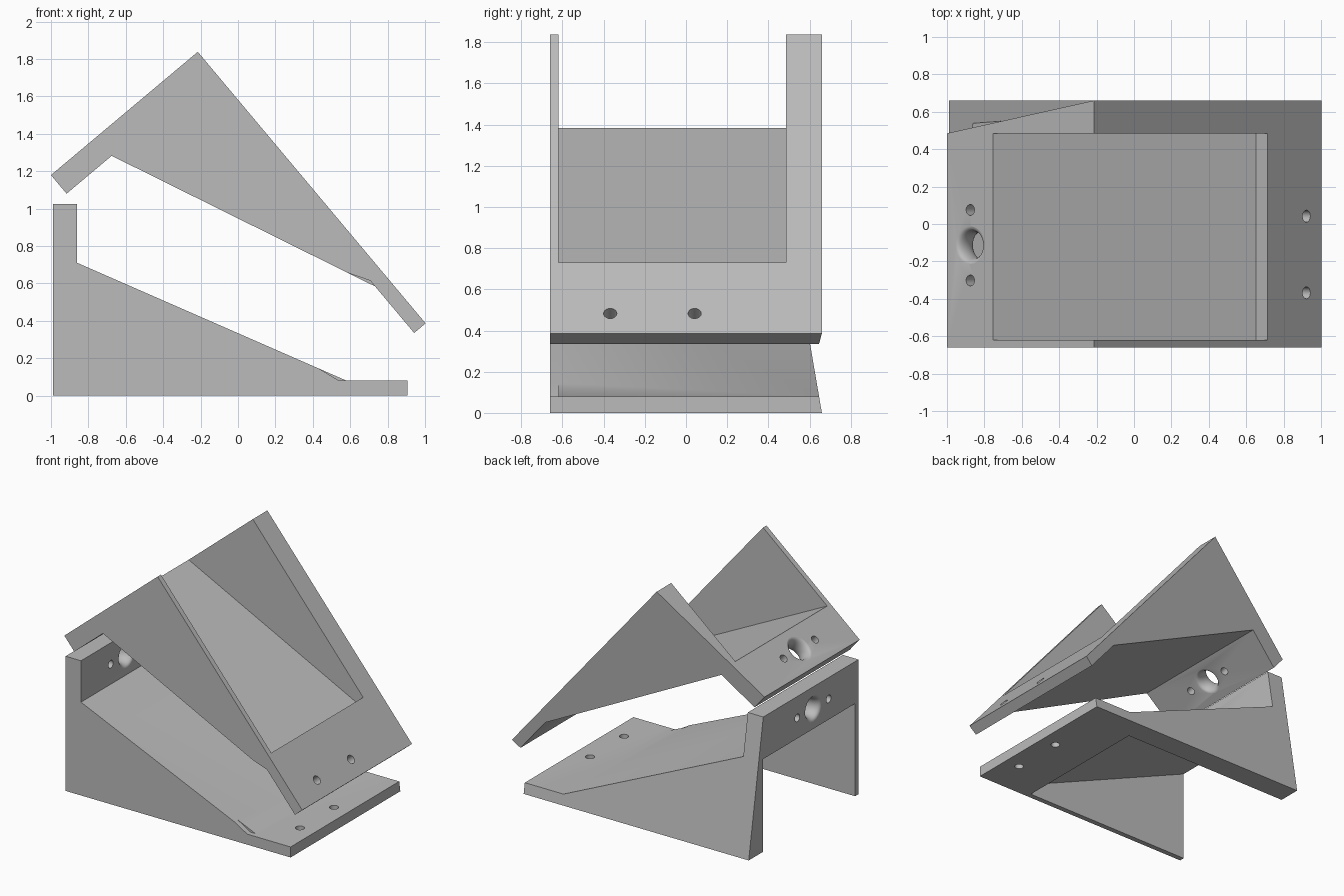
import bpy, bmesh, math
from mathutils import Matrix

if "Cube" in bpy.data.objects:
    bpy.data.objects.remove(bpy.data.objects["Cube"], do_unlink=True)

grey = bpy.data.materials.new("plain grey")
grey.use_nodes = True
color = (0.5, 0.5, 0.5, 1)
grey.diffuse_color = color
grey.node_tree.nodes["Principled BSDF"].inputs["Base Color"].default_value = color


def make_object(name, bm):
    bmesh.ops.recalc_face_normals(bm, faces=bm.faces)
    mesh = bpy.data.meshes.new(name)
    bm.to_mesh(mesh)
    bm.free()
    mesh.materials.append(grey)
    obj = bpy.data.objects.new(name, mesh)
    bpy.context.collection.objects.link(obj)
    return obj


def prism(name, profile, y0, y1, lean=0.0):
    """Extrude an xz profile along y; the far end leans inward with height."""
    bm = bmesh.new()
    near = [bm.verts.new((x, y0, z)) for x, z in profile]
    far = [bm.verts.new((x, y1 - lean * z, z)) for x, z in profile]
    bm.faces.new(near)
    bm.faces.new(far)
    for i in range(len(profile)):
        j = (i + 1) % len(profile)
        bm.faces.new((near[i], near[j], far[j], far[i]))
    return make_object(name, bm)


def round_cutter(name, rings, matrix, sides=32):
    """Stack rings of (radius, height) into a closed turned solid."""
    bm = bmesh.new()
    loops = []
    for r, h in rings:
        loops.append([bm.verts.new((r * math.cos(a), r * math.sin(a), h))
                      for a in (math.tau * k / sides for k in range(sides))])
    bm.faces.new(loops[0])
    bm.faces.new(loops[-1])
    for low, high in zip(loops, loops[1:]):
        for i in range(sides):
            j = (i + 1) % sides
            bm.faces.new((low[i], low[j], high[j], high[i]))
    bm.transform(matrix)
    return make_object(name, bm)


# Wedge body: foot plate, sloping web and upright plate
BACK, FOOT = 0.13, 0.08
body = prism("lower_bracket",
             [(0, 0), (1.895, 0), (1.895, FOOT), (1.57, FOOT),
              (BACK, 0.71), (BACK, 1.025), (0, 1.025)], -0.66, 0.66, 0.171)

# Hollow open to the bottom and back, leaving a thin and a thick gusset
cutters = [prism("pocket", [(-0.1, -0.1), (1.446, -0.1), (1.446, FOOT),
                            (0, 0.705), (-0.1, 0.748)], -0.62, 0.485)]
# Small relief where the thin gusset meets the foot
cutters.append(prism("relief", [(1.398, 0.159), (1.53, FOOT), (1.6, FOOT),
                                (1.6, 0.159)], -0.7, -0.62))
# Screw holes through the foot
for y in (-0.368, 0.042):
    cutters.append(round_cutter("foot_hole", [(0.032, -0.1), (0.032, 0.2)],
                                Matrix.Translation((1.769, y, 0))))
# Screw holes and flared centre hole through the upright plate
sideways = Matrix.Rotation(math.pi / 2, 4, 'Y')
for y in (-0.302, 0.075):
    cutters.append(round_cutter("plate_hole", [(0.029, -0.1), (0.029, 0.25)],
                                Matrix.Translation((0, y, 0.862)) @ sideways))
flare = [(0.1, -0.05)]
for k in range(13):
    a = math.pi * k / 12
    flare.append((0.1 - 0.032 * math.sin(a), BACK * (1 - math.cos(a)) / 2))
flare.append((0.1, BACK + 0.05))
cutters.append(round_cutter("centre_hole", flare,
                            Matrix.Translation((0, -0.113, 0.862)) @ sideways, 48))

for c in cutters:
    mod = body.modifiers.new(c.name, 'BOOLEAN')
    mod.object, mod.operation, mod.solver = c, 'DIFFERENCE', 'EXACT'
    c.hide_render = True
shape = bpy.data.meshes.new_from_object(
    body.evaluated_get(bpy.context.evaluated_depsgraph_get()))
body.modifiers.clear()
body.data = shape
for c in cutters:
    bpy.data.objects.remove(c, do_unlink=True)

# Upper bracket: mirrored copy tipped over the lower one
upper = bpy.data.objects.new("upper_bracket", shape.copy())
bpy.context.collection.objects.link(upper)
tip = (Matrix.Translation((-0.215, 0, 1.838))
       @ Matrix.Rotation(math.radians(50), 4, 'Y')
       @ Matrix.Scale(-1, 4, (0, 0, 1)))
upper.data.transform(tip)
upper.data.flip_normals()
body.data.transform(Matrix.Translation((-0.99, 0, 0)))

# Smooth hole walls, crisp plate edges
for obj in (body, upper):
    bpy.ops.object.select_all(action='DESELECT')
    obj.select_set(True)
    bpy.context.view_layer.objects.active = obj
    bpy.ops.object.shade_smooth_by_angle(angle=math.radians(30))
